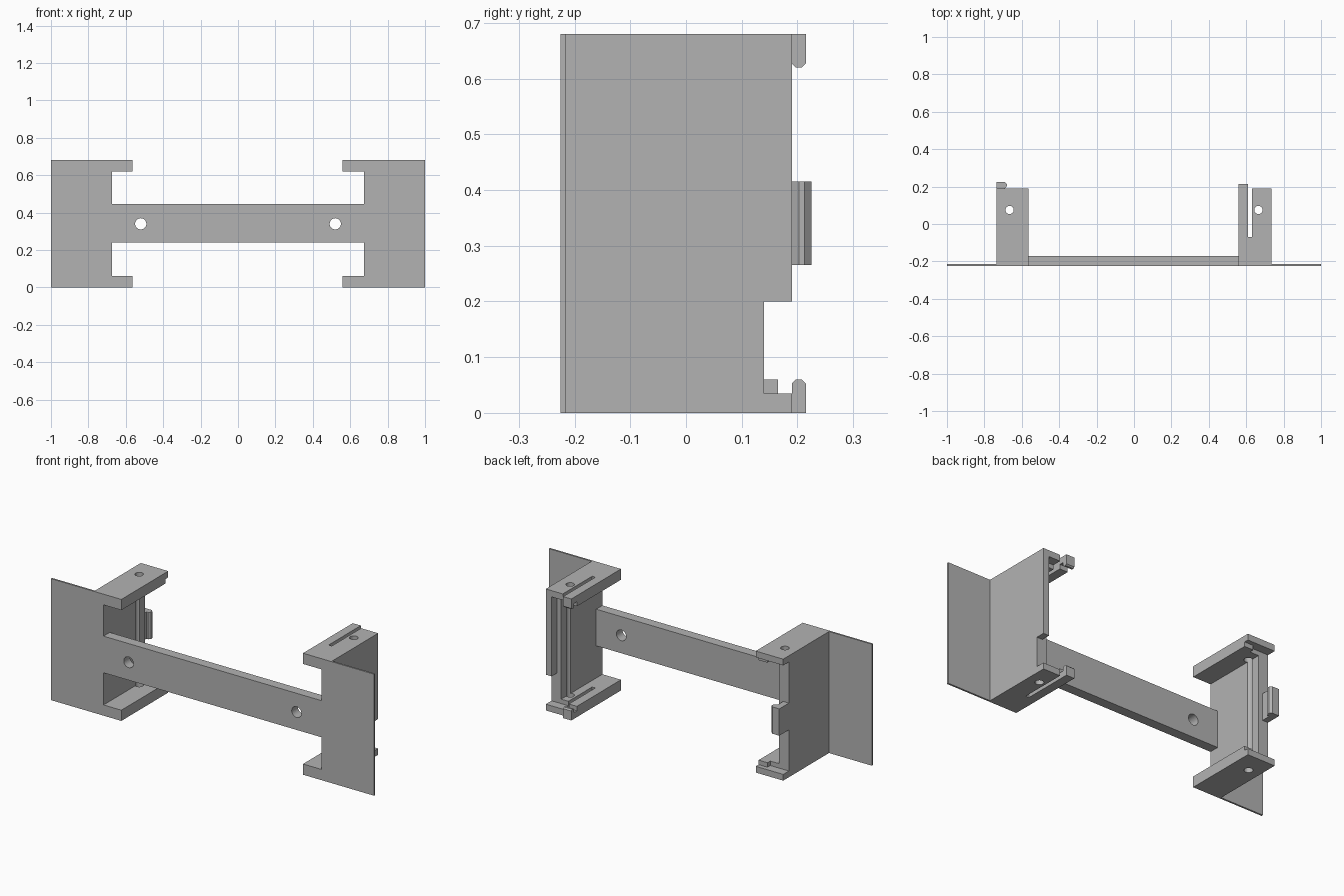
import bpy, bmesh, math
from mathutils import Vector

old = bpy.data.objects.get("Cube")
if old:
    bpy.data.objects.remove(old, do_unlink=True)

grey = bpy.data.materials.new("light grey plastic")
grey.use_nodes = True
colour = (0.45, 0.45, 0.45, 1)
grey.diffuse_color = colour
grey.node_tree.nodes["Principled BSDF"].inputs["Base Color"].default_value = colour


def finish(name, bm):
    bmesh.ops.recalc_face_normals(bm, faces=bm.faces)
    mesh = bpy.data.meshes.new(name)
    bm.to_mesh(mesh)
    bm.free()
    mesh.materials.append(grey)
    obj = bpy.data.objects.new(name, mesh)
    bpy.context.collection.objects.link(obj)
    return obj


def prism(name, points, depth):
    """Extrude a closed outline of 3D points along a depth vector."""
    bm = bmesh.new()
    face = bm.faces.new([bm.verts.new(p) for p in points])
    new = bmesh.ops.extrude_face_region(bm, geom=[face])["geom"]
    verts = [v for v in new if isinstance(v, bmesh.types.BMVert)]
    bmesh.ops.translate(bm, verts=verts, vec=Vector(depth))
    return finish(name, bm)


def box(name, x, y, z):
    x = sorted(x)
    outline = [(x[0], y[0], z[0]), (x[1], y[0], z[0]),
               (x[1], y[1], z[0]), (x[0], y[1], z[0])]
    return prism(name, outline, (0, 0, z[1] - z[0]))


def rod(name, centre, radius, depth):
    """Round cutter starting at centre and running along depth."""
    depth = Vector(depth)
    turn = depth.to_track_quat('Z', 'Y')
    ring = []
    for i in range(32):
        a = math.tau * i / 32
        ring.append(Vector(centre) + turn @ Vector((radius * math.cos(a), radius * math.sin(a), 0)))
    return prism(name, ring, depth)


def cut(obj, cutters):
    for c in cutters:
        mod = obj.modifiers.new("cut", 'BOOLEAN')
        mod.operation, mod.solver, mod.object = 'DIFFERENCE', 'EXACT', c
    bpy.context.view_layer.update()
    graph = bpy.context.evaluated_depsgraph_get()
    mesh = bpy.data.meshes.new_from_object(obj.evaluated_get(graph))
    obj.modifiers.clear()
    obj.data = mesh
    for c in cutters:
        bpy.data.objects.remove(c, do_unlink=True)


H, FRONT, BACK = 0.68, -0.225, 0.19
OUT, WALL, TAB = 0.735, 0.675, 0.06
LOW, HIGH = 0.035, H - 0.035

# Cross beam with two mounting holes
beam = box("cross_beam", (-WALL, WALL), (FRONT, -0.17), (0.24, 0.445))
cut(beam, [rod("hole", (s * 0.52, -0.4, 0.34), 0.03, (0, 0.5, 0)) for s in (-1, 1)])

for side, s, inner in (("left", 1, 0.56), ("right", -1, 0.565)):
    # Thin front flange
    box(side + "_flange", (s * OUT, s), (FRONT, -0.215), (0, H))

    # C-shaped bracket: wall with a tab at top and bottom
    outline = [(OUT, 0), (OUT, H), (inner, H), (inner, H - TAB),
               (WALL, H - TAB), (WALL, TAB), (inner, TAB), (inner, 0)]
    bracket = prism(side + "_bracket", [(s * x, FRONT, z) for x, z in outline],
                    (0, BACK - FRONT, 0))

    # Board seat and vertical screw channel
    cutters = [rod("channel", (s * 0.665, 0.075, -0.1), 0.022, (0, 0, 1)),
               box("tab_step", (s * 0.5, s * 0.70), (0.165, 0.3), (LOW, HIGH))]
    if s > 0:
        cutters += [box("seat", (0.62, 0.70), (0.14, 0.3), (LOW, HIGH)),
                    box("notch", (0.62, 0.8), (0.14, 0.3), (LOW, 0.2)),
                    box("slot", (0.61, 0.63), (-0.07, 0.3), (-0.1, 0.8))]
    else:
        cutters += [box("seat", (-0.8, -0.62), (0.14, 0.3), (LOW, HIGH))]
    cut(bracket, cutters)

# Hooks on the ends of the two spring arms
c = 0.007
hook = [(BACK, 0), (0.215, 0), (0.215, TAB - c), (0.215 - c, TAB),
        (BACK + c, TAB), (BACK, TAB - c)]
for name, flip in (("lower_hook", False), ("upper_hook", True)):
    prism(name, [(0.56, y, H - z if flip else z) for y, z in hook], (0.05, 0, 0))

# Snap clip on the right wall
clip = [(-OUT, 0.138), (-0.70, 0.138), (-0.70, BACK), (-0.69, BACK), (-0.68, 0.203),
        (-0.68, 0.213), (-0.692, 0.225), (-OUT, 0.225)]
prism("snap_clip", [(x, y, 0.265) for x, y in clip], (0, 0, 0.15))
